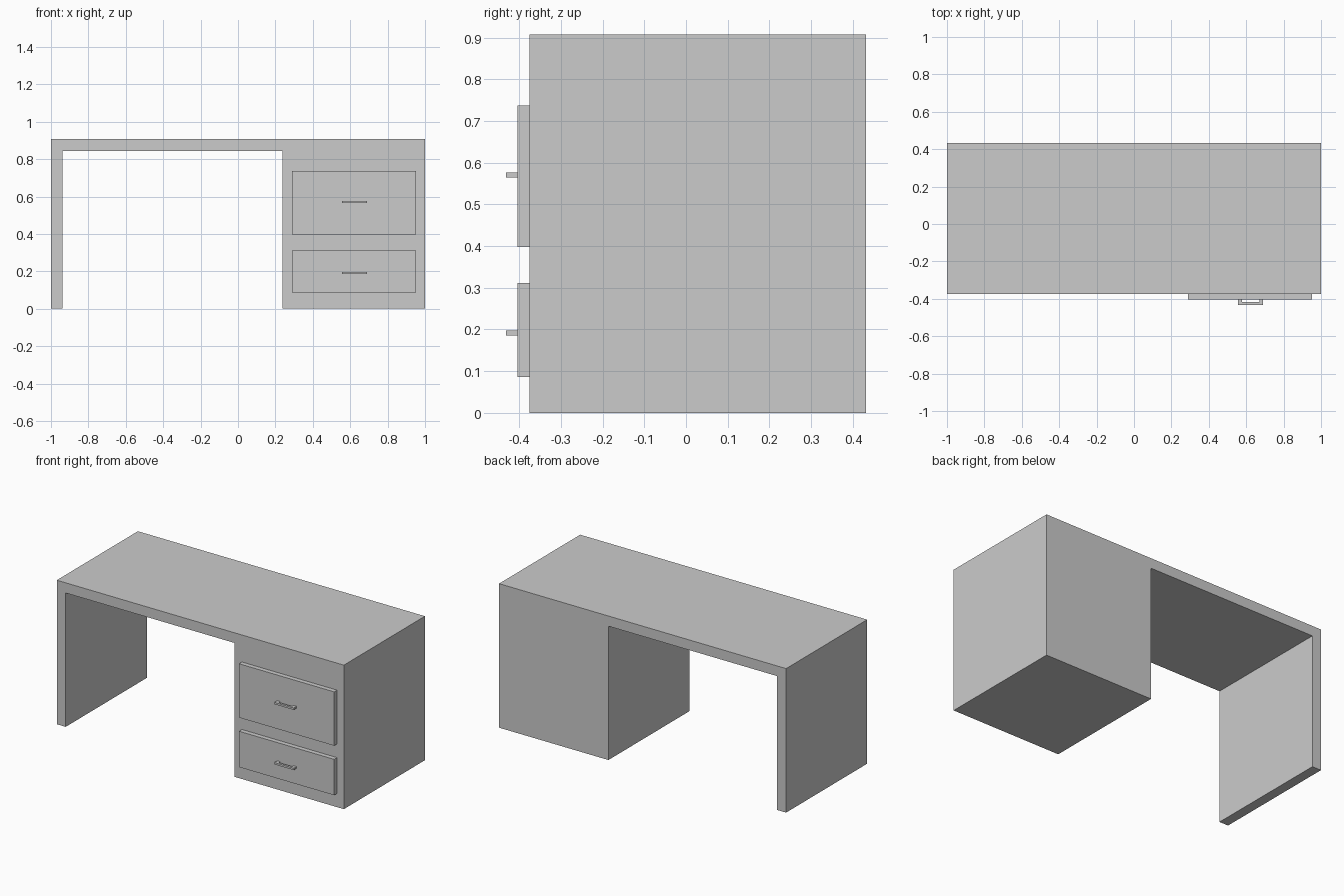
import bpy, bmesh
from mathutils import Vector

if "Cube" in bpy.data.objects:
    bpy.data.objects.remove(bpy.data.objects["Cube"])


def extrude_profile(name, points, direction):
    """Solid made by sweeping a closed 3D outline along a direction."""
    bm = bmesh.new()
    face = bm.faces.new([bm.verts.new(p) for p in points])
    out = bmesh.ops.extrude_face_region(bm, geom=[face], use_keep_orig=True)
    moved = [v for v in out["geom"] if isinstance(v, bmesh.types.BMVert)]
    bmesh.ops.translate(bm, verts=moved, vec=Vector(direction))
    bmesh.ops.recalc_face_normals(bm, faces=bm.faces)
    mesh = bpy.data.meshes.new(name)
    bm.to_mesh(mesh)
    bm.free()
    obj = bpy.data.objects.new(name, mesh)
    bpy.context.collection.objects.link(obj)
    return obj


FRONT, BACK = -0.375, 0.432      # depth of the desk body
DRAWER_Y, HANDLE_Y = -0.404, -0.432
TOP = 0.907

# Desk body: side leg, top and drawer pedestal in one front outline
outline = [(-1, 0), (-0.938, 0), (-0.938, 0.843), (0.238, 0.843),
           (0.238, 0), (1, 0), (1, TOP), (-1, TOP)]
extrude_profile("desk_body", [(x, FRONT, z) for x, z in outline],
                (0, BACK - FRONT, 0))

# U-shaped pull handle seen from above
x0, x1, t = 0.556, 0.691, 0.021
grip = -0.418
pull = [(x0, DRAWER_Y), (x0, HANDLE_Y), (x1, HANDLE_Y), (x1, DRAWER_Y),
        (x1 - t, DRAWER_Y), (x1 - t, grip), (x0 + t, grip), (x0 + t, DRAWER_Y)]

# Drawer fronts, each with its handle
for label, low, high, handle_z in (("upper", 0.398, 0.737, 0.564),
                                   ("lower", 0.086, 0.312, 0.185)):
    panel = [(0.29, low), (0.953, low), (0.953, high), (0.29, high)]
    extrude_profile(f"{label}_drawer_front",
                    [(x, DRAWER_Y, z) for x, z in panel],
                    (0, FRONT - DRAWER_Y, 0))
    extrude_profile(f"{label}_drawer_handle",
                    [(x, y, handle_z) for x, y in pull], (0, 0, 0.012))
